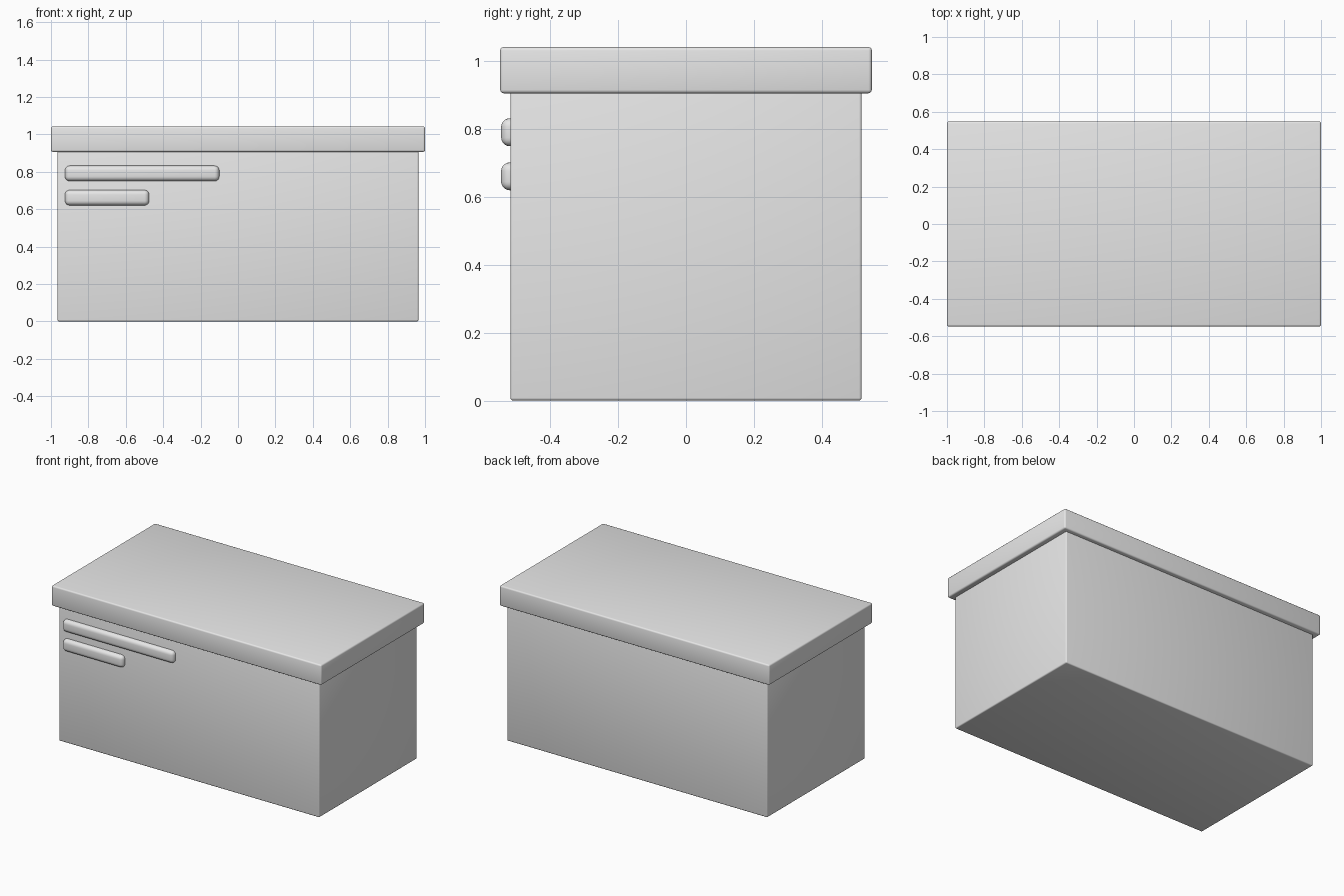
import bpy
from mathutils import Vector

cube = bpy.data.objects.get("Cube")
if cube:
    bpy.data.objects.remove(cube, do_unlink=True)

grey = bpy.data.materials.new("light_grey")
grey.use_nodes = True
colour = (0.8, 0.8, 0.8, 1)
grey.diffuse_color = colour
grey.node_tree.nodes["Principled BSDF"].inputs["Base Color"].default_value = colour


def rounded_box(name, low, high, radius, segments):
    """Box between two corners with rounded edges and smooth shading."""
    low, high = Vector(low), Vector(high)
    bpy.ops.mesh.primitive_cube_add(size=1, location=(low + high) / 2)
    box = bpy.context.object
    box.name = name
    box.scale = high - low
    bpy.ops.object.transform_apply(location=False, rotation=False, scale=True)
    box.data.materials.append(grey)
    bevel = box.modifiers.new("rounded_edges", 'BEVEL')
    bevel.width = radius
    bevel.segments = segments
    bpy.ops.object.shade_smooth()
    return box


# Main box and overhanging lid
rounded_box("box_body", (-0.965, -0.518, 0), (0.965, 0.518, 0.92), 0.008, 3)
rounded_box("lid", (-1, -0.548, 0.906), (1, 0.548, 1.042), 0.01, 3)

# Two raised bars in the upper right corner of the front
for name, end, bottom in (("upper_bar", -0.1, 0.75), ("lower_bar", -0.475, 0.62)):
    rounded_box(name, (-0.925, -0.545, bottom), (end, -0.493, bottom + 0.082), 0.025, 5)
